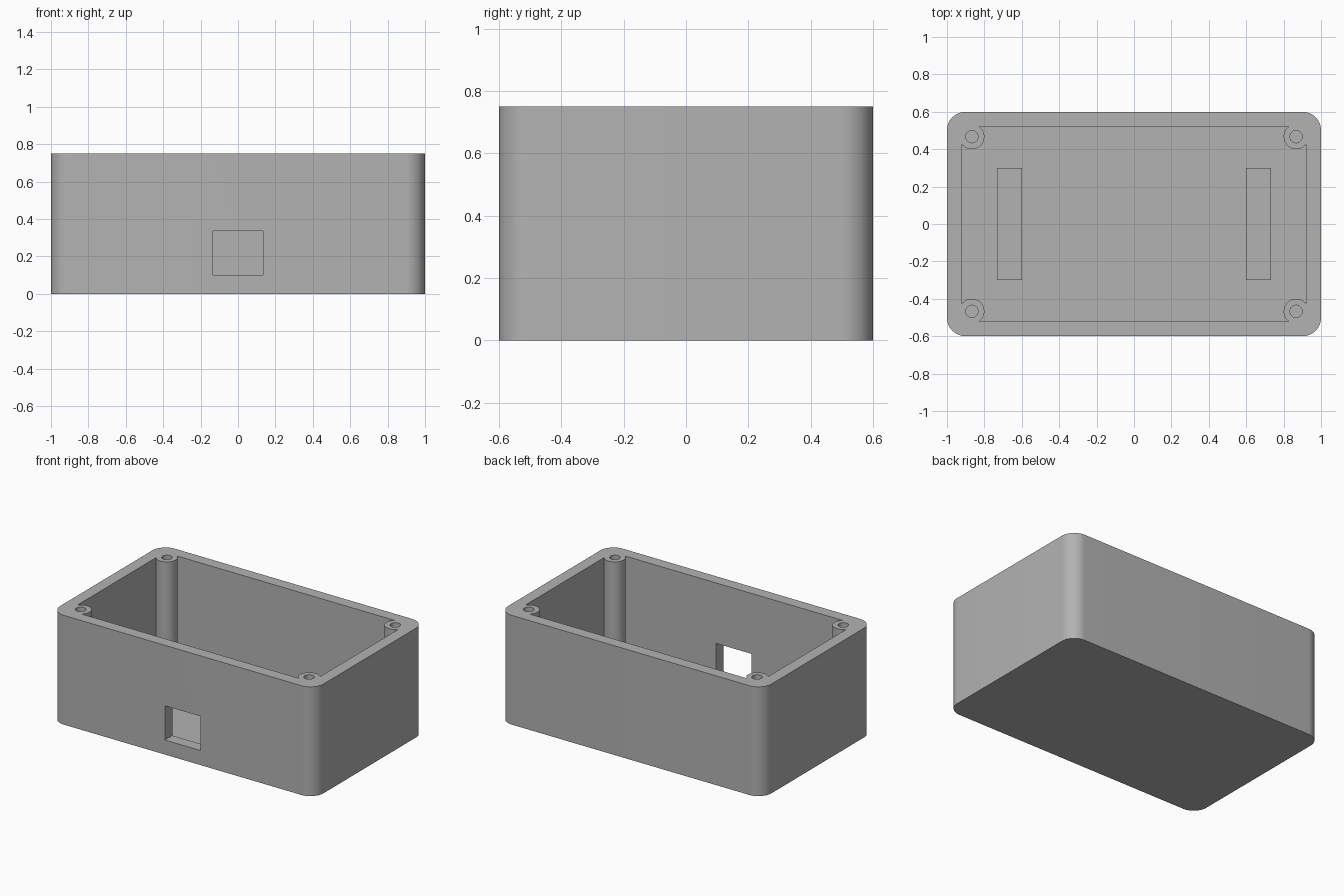
import bpy, bmesh, math
from math import cos, sin, radians

default = bpy.data.objects.get("Cube")
if default:
    bpy.data.objects.remove(default, do_unlink=True)

HX, HY, H = 1.0, 0.6, 0.75       # half length, half width, height
WALL, FLOOR, ROUND = 0.08, 0.08, 0.1
POST_X, POST_Y, POST_R, HOLE_R = 0.867, 0.467, 0.067, 0.033

grey = bpy.data.materials.new("plain grey")
grey.use_nodes = True
colour = (0.45, 0.45, 0.45, 1)
grey.diffuse_color = colour
grey.node_tree.nodes["Principled BSDF"].inputs["Base Color"].default_value = colour


def arc(cx, cy, r, start, end, steps):
    angles = [radians(start + (end - start) * i / steps) for i in range(steps + 1)]
    return [(cx + r * cos(a), cy + r * sin(a)) for a in angles]


def prism(name, outline, z0, z1):
    """Extrude a flat outline from z0 to z1."""
    bm = bmesh.new()
    base = bm.faces.new([bm.verts.new((x, y, z0)) for x, y in outline])
    top = bmesh.ops.extrude_face_region(bm, geom=[base])["geom"]
    verts = [v for v in top if isinstance(v, bmesh.types.BMVert)]
    bmesh.ops.translate(bm, verts=verts, vec=(0, 0, z1 - z0))
    bmesh.ops.recalc_face_normals(bm, faces=bm.faces)
    mesh = bpy.data.meshes.new(name)
    bm.to_mesh(mesh)
    bm.free()
    mesh.materials.append(grey)
    obj = bpy.data.objects.new(name, mesh)
    bpy.context.collection.objects.link(obj)
    return obj


def rectangle(x0, x1, y0, y1):
    return [(x0, y0), (x1, y0), (x1, y1), (x0, y1)]


corners = [(1, 1), (-1, 1), (-1, -1), (1, -1)]

# Outer body with rounded vertical corners
outline = []
for i, (sx, sy) in enumerate(corners):
    outline += arc(sx * (HX - ROUND), sy * (HY - ROUND), ROUND, 90 * i, 90 * i + 90, 16)
body = prism("box_body", outline, 0, H)

# Cavity outline wraps around the screw posts, leaving them joined to the walls
lip = math.degrees(math.acos((HX - WALL - POST_X) / POST_R))
cavity = []
for i, (sx, sy) in enumerate(corners):
    cavity += arc(sx * POST_X, sy * POST_Y, POST_R,
                  90 * i - lip, 90 * i - 270 + lip, 28)
cutters = [prism("cavity_cutter", cavity, FLOOR, H + 0.1)]

# Screw holes and the front cable opening
for sx, sy in corners:
    hole = arc(sx * POST_X, sy * POST_Y, HOLE_R, 0, 360, 32)[:-1]
    cutters.append(prism("screw_hole_cutter", hole, FLOOR, H + 0.1))
cutters.append(prism("opening_cutter", rectangle(-0.135, 0.135, -0.7, -0.4), 0.1, 0.335))

for cutter in cutters:
    cutter.hide_render = True
    mod = body.modifiers.new(cutter.name, "BOOLEAN")
    mod.operation = "DIFFERENCE"
    mod.solver = "EXACT"
    mod.object = cutter
bpy.context.view_layer.objects.active = body
for mod in list(body.modifiers):
    bpy.ops.object.modifier_apply(modifier=mod.name)
for cutter in cutters:
    bpy.data.objects.remove(cutter, do_unlink=True)

# Smooth round corners, posts and holes; keep the edges crisp
bpy.ops.object.select_all(action="DESELECT")
body.select_set(True)
bpy.context.view_layer.objects.active = body
bpy.ops.object.shade_smooth_by_angle(angle=radians(30))

# Low support pads on the floor
for side, name in ((1, "left_support_pad"), (-1, "right_support_pad")):
    x0, x1 = sorted((side * 0.6, side * 0.733))
    prism(name, rectangle(x0, x1, -0.3, 0.3), FLOOR - 0.01, FLOOR + 0.04)
